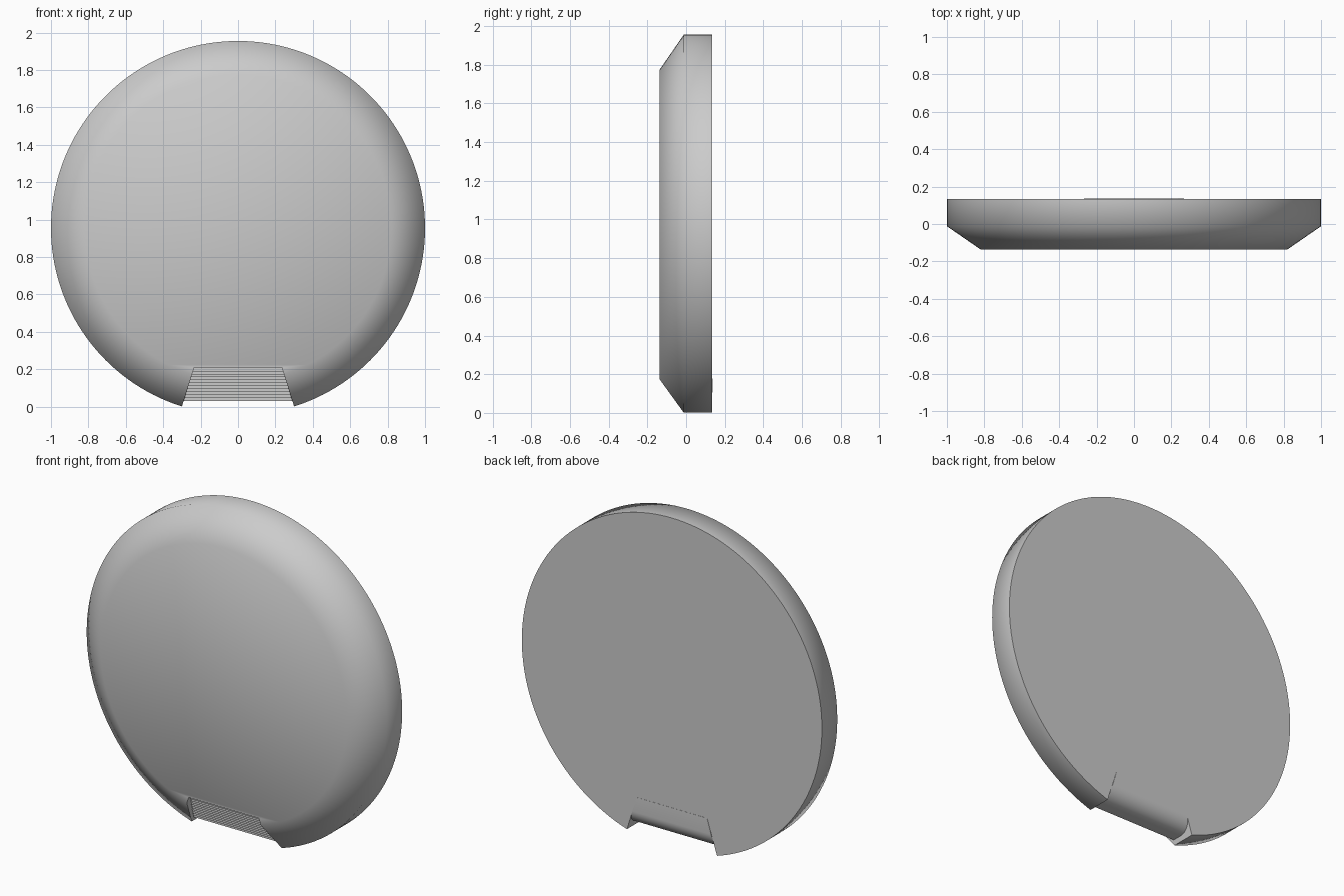
import bpy, bmesh, math

if "Cube" in bpy.data.objects:
    bpy.data.objects.remove(bpy.data.objects["Cube"])

CZ = 0.955           # disc centre height
SLOPE = 0.3 / 0.954  # notch walls run along radii


def make_object(name, bm):
    bmesh.ops.recalc_face_normals(bm, faces=bm.faces[:])
    me = bpy.data.meshes.new(name)
    bm.to_mesh(me)
    bm.free()
    ob = bpy.data.objects.new(name, me)
    bpy.context.collection.objects.link(ob)
    return ob


def select_only(ob):
    bpy.ops.object.select_all(action='DESELECT')
    ob.select_set(True)
    bpy.context.view_layer.objects.active = ob


def disc(name, profile, n=160):
    """Solid of revolution about the y axis from (radius, y) points."""
    bm = bmesh.new()
    rings = [[bm.verts.new((r * math.sin(2 * math.pi * i / n), y,
                            CZ - r * math.cos(2 * math.pi * i / n)))
              for i in range(n)] for r, y in profile]
    for a, b in zip(rings, rings[1:]):
        for i in range(n):
            j = (i + 1) % n
            bm.faces.new((a[i], a[j], b[j], b[i]))
    bm.faces.new(rings[0])
    bm.faces.new(rings[-1])
    return make_object(name, bm)


def radial_prism(name, profile):
    """Closed (y, z) profile spanning the notch, with radial end walls."""
    bm = bmesh.new()
    sides = [[bm.verts.new((s * SLOPE * (CZ - z), y, z)) for y, z in profile]
             for s in (-1, 1)]
    a, b = sides
    n = len(profile)
    for i in range(n):
        j = (i + 1) % n
        bm.faces.new((a[i], a[j], b[j], b[i]))
    bm.faces.new(a)
    bm.faces.new(b)
    return make_object(name, bm)


# Disc body: flat back, straight rim, chamfered front
body = disc("disc_body", [(0.82, -0.136), (1.0, -0.012), (1.0, 0.134)])

# Notch at the bottom
cutter = radial_prism("notch_cutter", [(-0.3, -0.2), (0.3, -0.2), (0.3, 0.21), (-0.3, 0.21)])
cutter.hide_render = True
mod = body.modifiers.new("notch", 'BOOLEAN')
mod.operation = 'DIFFERENCE'
mod.solver = 'EXACT'
mod.object = cutter
select_only(body)
bpy.ops.object.modifier_apply(modifier=mod.name)
bpy.data.objects.remove(cutter)
select_only(body)
bpy.ops.object.shade_smooth_by_angle(angle=math.radians(60))

# Ridged lip filling the notch: fine steps in front, rounded back
steps = 11
front = []
for i in range(steps):
    y = -0.11 + 0.11 * i / steps
    z = 0.205 - 0.175 * i / steps
    front += [(y, z), (y, z - 0.175 / steps)]
front = [(-0.11, 0.21)] + front[1:]
back = [(0.05 + 0.087 * math.sin(t), 0.12 - 0.09 * math.cos(t))
        for t in [math.pi / 2 * k / 10 for k in range(11)]]
lip = radial_prism("ridged_lip", front + [(0.0, 0.03)] + back + [(0.135, 0.21)])
select_only(lip)
bpy.ops.object.shade_smooth_by_angle(angle=math.radians(30))
